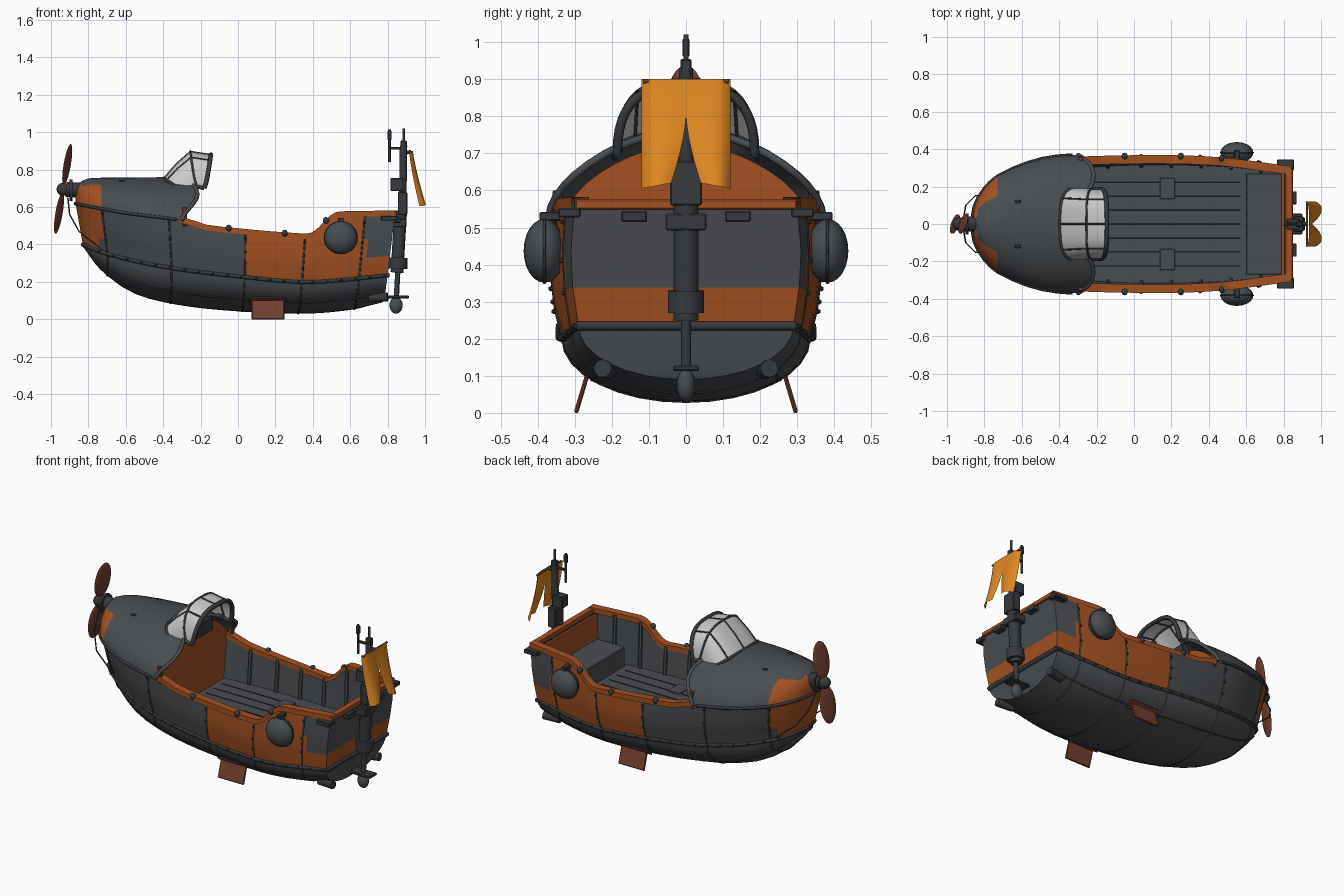
import bpy, bmesh, math
from mathutils import Vector, Matrix

cube = bpy.data.objects.get("Cube")
if cube:
    bpy.data.objects.remove(cube, do_unlink=True)


def material(name, r, g, b):
    mat = bpy.data.materials.new(name)
    mat.use_nodes = True
    mat.diffuse_color = (r, g, b, 1)
    mat.node_tree.nodes["Principled BSDF"].inputs["Base Color"].default_value = (r, g, b, 1)
    return mat


GREY = material("slate grey paint", .068, .075, .082)
DARK = material("dark metal", .038, .042, .047)
ORANGE = material("burnt orange paint", .37, .083, .016)
RUST = material("rusty brown", .17, .05, .03)
AMBER = material("amber cloth", .75, .25, .016)
GLASS = material("pale glass", .6, .6, .6)


def finish(name, bm, mats, smooth=.6):
    mesh = bpy.data.meshes.new(name)
    bm.to_mesh(mesh)
    bm.free()
    for mat in mats:
        mesh.materials.append(mat)
    mesh.shade_smooth()
    mesh.set_sharp_from_angle(angle=smooth)
    obj = bpy.data.objects.new(name, mesh)
    bpy.context.collection.objects.link(obj)
    return obj


def grid(name, rows, mats, rule=None, flip=False):
    """Skin over rows of points; rule picks a material from a face centre."""
    bm = bmesh.new()
    verts = [[bm.verts.new(p) for p in row] for row in rows]
    for a, b in zip(verts, verts[1:]):
        for i in range(len(a) - 1):
            quad = (a[i], a[i + 1], b[i + 1], b[i])
            face = bm.faces.new(quad[::-1] if flip else quad)
            face.material_index = rule(face.calc_center_median()) if rule else 0
    bmesh.ops.remove_doubles(bm, verts=bm.verts, dist=.0005)
    return finish(name, bm, mats)


def box(name, centre, size, mat, turn=0, bevel=.004):
    bm = bmesh.new()
    bmesh.ops.create_cube(bm, size=1, matrix=Matrix.Diagonal((*size, 1)))
    bmesh.ops.bevel(bm, geom=bm.edges[:], offset=min(bevel, min(size) / 3), segments=1, affect="EDGES")
    bm.transform(Matrix.Translation(centre) @ Matrix.Rotation(turn, 4, "X"))
    return finish(name, bm, [mat])


def rod(name, start, end, radius, mat, sides=14):
    start, end = Vector(start), Vector(end)
    bm = bmesh.new()
    bmesh.ops.create_cone(bm, cap_ends=True, segments=sides, radius1=radius, radius2=radius,
                          depth=(end - start).length)
    turn = (end - start).to_track_quat("Z", "Y").to_matrix().to_4x4()
    bm.transform(Matrix.Translation((start + end) / 2) @ turn)
    return finish(name, bm, [mat])


def ball(name, centre, size, mat, turn=Matrix()):
    bm = bmesh.new()
    bmesh.ops.create_uvsphere(bm, u_segments=20, v_segments=12, radius=1)
    bm.transform(Matrix.Translation(centre) @ turn @ Matrix.Diagonal((*size, 1)))
    return finish(name, bm, [mat], 1)


def tube(name, points, radius, mat):
    curve = bpy.data.curves.new(name, "CURVE")
    curve.dimensions, curve.bevel_depth, curve.bevel_resolution = "3D", radius, 1
    curve.use_fill_caps = True
    line = curve.splines.new("POLY")
    line.points.add(len(points) - 1)
    for point, p in zip(line.points, points):
        point.co = (*p, 1)
    helper = bpy.data.objects.new(name + " path", curve)
    bpy.context.collection.objects.link(helper)
    bpy.context.view_layer.update()
    mesh = bpy.data.meshes.new_from_object(helper.evaluated_get(bpy.context.evaluated_depsgraph_get()))
    bpy.data.objects.remove(helper)
    mesh.name = name
    mesh.materials.clear()
    mesh.materials.append(mat)
    bpy.context.collection.objects.link(bpy.data.objects.new(name, mesh))


def at(table, x):
    """Smooth curve through (x, value) pairs."""
    x = min(max(x, table[0][0]), table[-1][0])
    i = max(k for k in range(len(table) - 1) if table[k][0] <= x)

    def slope(k):
        a, b = table[max(k - 1, 0)], table[min(k + 1, len(table) - 1)]
        return (b[1] - a[1]) / (b[0] - a[0])
    (xa, ya), (xb, yb) = table[i], table[i + 1]
    h, t = xb - xa, (x - xa) / (xb - xa)
    return ((2 * t**3 - 3 * t * t + 1) * ya + (3 * t * t - 2 * t**3) * yb
            + h * ((t**3 - 2 * t * t + t) * slope(i) + (t**3 - t * t) * slope(i + 1)))


# Hull lines: heights and half widths along the length
KEEL = [(-.83, .39), (-.74, .27), (-.58, .15), (-.39, .09), (-.1, .05), (.33, .03), (.6, .05), (.77, .09)]
CHINE = [(-.83, .40), (-.7, .35), (-.39, .28), (0, .23), (.38, .2), (.8, .235)]
CHINE_W = [(-.83, 0), (-.8, .1), (-.7, .18), (-.5, .27), (-.2, .325), (.2, .335), (.5, .325), (.8, .29)]
RAIL = [(-.87, .63), (-.6, .58), (-.3, .54), (-.2, .5), (0, .475), (.3, .45), (.4, .455), (.51, .555), (.6, .565), (.84, .57)]
RAIL_W = [(-.87, 0), (-.855, .09), (-.8, .18), (-.7, .255), (-.5, .33), (-.3, .352), (.2, .36), (.5, .345), (.84, .3)]
SEAMS = [-.73, -.37, .04, .36, .68]
STATIONS = sorted([-.87, -.866, -.855, -.835, -.8, -.77, .4, .43, .46, .49, .52, .84] + SEAMS
                  + [-.65 + .08 * k for k in range(19)])
DECK_END = -.3


def hull(s, v, side=1, off=0):
    """Point on the hull: v runs 0 keel, 1 chine, 2 rail."""
    t = (s + .87) / 1.71
    xk, xc = -.83 + 1.6 * t, -.83 + 1.63 * t
    if v <= 1:
        a = v * math.pi / 2
        low = at(KEEL, xk)
        p = Vector((xk + (xc - xk) * v, at(CHINE_W, xc) * math.sin(a) + off * math.sin(a),
                    low + (at(CHINE, xc) - low) * (1 - math.cos(a)) - off * math.cos(a)))
    else:
        w = v - 1
        p = Vector((xc + (s - xc) * w, at(CHINE_W, xc) * (1 - w) + at(RAIL_W, s) * w + off
                    + .015 * math.sin(w * math.pi) * min(1, t * 8),
                    at(CHINE, xc) * (1 - w) + at(RAIL, s) * w))
    p.y *= side
    return p


def hull_paint(c):
    if c.z < at(CHINE, c.x):
        return 0
    if c.x < -.73 or .04 < c.x < .68:
        return 1
    return int(c.x > .68 and c.z < .33)


LEVELS = [k / 8 for k in range(9)] + [1.31, 1.6, 2]
across = [(v, -1) for v in LEVELS[::-1]] + [(v, 1) for v in LEVELS[1:]]
grid("hull", [[hull(s, v, d) for v, d in across] for s in STATIONS], [GREY, ORANGE], hull_paint)
grid("transom", [[hull(.84, v, d) for d in (-1, 1)] for v in LEVELS], [GREY, ORANGE],
     lambda c: int(.24 < c.z < .32))

# Cockpit lining, floor, bench and ribs
inside = [s for s in STATIONS if -.34 < s < .83]
grid("cockpit_lining", [[(s, d * w, z) for d, w, z in (
    (-1, at(RAIL_W, s) - .03, at(RAIL, s)), (-1, at(CHINE_W, s) - .02, .28),
    (1, at(CHINE_W, s) - .02, .28), (1, at(RAIL_W, s) - .03, at(RAIL, s)))] for s in inside], [GREY], flip=True)
box("transom_inner_panel", (.795, 0, .43), (.02, .54, .24), ORANGE)
box("stern_bench", (.7, 0, .34), (.2, .54, .12), GREY)
for k in range(-3, 4):
    box("floor_seam", (.15, k * .075, .282), (.84, .005, .004), DARK)
for d in (-1, 1):
    box("floor_hatch", (.18, d * .19, .284), (.08, .11, .008), GREY)
    for s in (-.14, .04, .2, .36, .52, .68):
        rod("inner_rib", (s, d * (at(CHINE_W, s) - .025), .28),
            (s, d * (at(RAIL_W, s) - .035), at(RAIL, s)), .011, GREY, sides=6)

# Rail cap, chine belt, seam straps and rivets
rivets = bmesh.new()
for d in (-1, 1):
    rail = [s for s in STATIONS if s > -.36]
    grid("rail_cap", [[(s, d * (at(RAIL_W, s) + o), at(RAIL, s) + h) for o, h in (
        (.008, -.018), (.008, .012), (-.038, .012), (-.038, -.018))] for s in rail], [ORANGE], flip=d > 0)
    tube("chine_belt", [hull(s, 1, d) for s in STATIONS], .011, DARK)
    tube("bottom_strake", [hull(s, .55, d) for s in STATIONS], .005, DARK)
    for s in SEAMS:
        tube("seam_strap", [hull(s, v, d, -.002) for v in LEVELS], .006, DARK)
    spots = [hull(-.78 + .08 * k, 1, d, .01) for k in range(21)]
    spots += [hull(s, v, d, .004) for s in SEAMS for v in (1.3, 1.55, 1.85)]
    for p in spots:
        bmesh.ops.create_icosphere(rivets, subdivisions=1, radius=.008, matrix=Matrix.Translation(p))
    for s in (-.05, .25, .47):
        ball("rail_cleat", (s, d * (at(RAIL_W, s) + .004), at(RAIL, s) + .008), (.016, .018, .018), DARK)
finish("rivets", rivets, [DARK])
box("transom_rail", (.83, 0, .562), (.04, .6, .028), ORANGE)
tube("transom_belt", [hull(.84, 1, d, .005) for d in (-1, 1)], .014, DARK)

# Foredeck: crowned shell with orange nose cheeks and a swept rear edge
DECK_TOP = [(-.875, .66), (-.86, .71), (-.82, .748), (-.7, .757), (DECK_END, .76)]


def deck(s, a):
    edge = at(RAIL_W, s) + .018 * min(1, (s + .87) * 8)
    base = at(RAIL, s) - .012
    return Vector((s, -edge * math.cos(a), base + (at(DECK_TOP, s) - base) * abs(math.sin(a)) ** 1.2))


arc = [math.pi * k / 20 for k in range(21)]
rear_edge = [deck(DECK_END, a) + Vector((.085, 0, -.01)) * math.sin(2 * a) ** 2 for a in arc]
grid("foredeck", [[deck(s, a) for a in arc] for s in STATIONS if s < -.31] + [rear_edge],
     [GREY, ORANGE], lambda c: int(c.x < -.73 and c.z < .72), flip=True)
tube("deck_rear_hoop", rear_edge, .011, GREY)
for d in (0, math.pi):
    tube("deck_edge", [deck(s, d) for s in STATIONS if s <= -.33], .009, DARK)

# Cabin bulkhead with a grey rim under the deck edge
opening = [Vector((DECK_END, p.y * .88, .53 + (p.z - .53) * .84)) for p in rear_edge]
grid("deck_rim", [rear_edge, opening], [GREY], flip=True)
bulk = bmesh.new()
bulk.faces.new([bulk.verts.new(p) for p in opening + [Vector((DECK_END, y, .28)) for y in (.29, -.29)]])
finish("cabin_bulkhead", bulk, [ORANGE])
box("dashboard", (-.28, 0, .695), (.06, .24, .08), DARK)
for d in (-1, 1):
    box("deck_fitting", (-.62, d * .12, .735), (.03, .02, .02), DARK)
    box("canopy_foot", (-.285, d * .345, .55), (.025, .03, .1), RUST)


# Canopy: four arched hoops, glazed, with tube framing
def hoop(x_side, x_top, width, z_side, z_top):
    points = []
    for a in arc:
        c, s = math.cos(a), abs(math.sin(a))
        points.append((x_side + (x_top - x_side) * s ** .6, -width * math.copysign(abs(c) ** .65, c),
                       z_side + (z_top - z_side) * s ** .85))
    return points


hoops = [hoop(-.28, -.395, .195, .69, .755), hoop(-.25, -.33, .19, .7, .83),
         hoop(-.22, -.255, .185, .71, .897), hoop(-.18, -.145, .185, .7, .88)]
grid("canopy_glass", hoops, [GLASS], flip=True)
for h, r in ((hoops[0], .009), (hoops[2], .006), (hoops[3], .013)):
    tube("canopy_hoop", h, r, DARK)
for k in (0, 6, 10, 14, 20):
    tube("canopy_bar", [h[k] for h in hoops], .012 if k in (0, 20) else .005, DARK)

# Bow propeller and stays
lean = Matrix.Rotation(.17, 4, "Y") @ Matrix.Rotation(-.3, 4, "Z")
rod("propeller_shaft", (-.84, 0, .69), (-.92, 0, .695), .04, DARK)
rod("propeller_collar", (-.885, 0, .69), (-.9, 0, .69), .058, DARK)
ball("propeller_hub", (-.935, 0, .695), (.035, .035, .035), DARK)
for d in (1, -1):
    ball("propeller_blade", (-.935 + d * .022, 0, .697 + d * .13), (.011, .055, .112), RUST, lean)
    tube("bow_stay", [(-.91, d * .04, .65), (-.9, d * .1, .56), (-.85, d * .15, .47), hull(-.76, 1.05, d)], .004, DARK)

# Side fenders, keel fins and stern pods
for d in (-1, 1):
    ball("fender", (.55, d * .382, .437), (.088, .056, .086), GREY)
    tube("fender_strap", [(.55 + .088 * math.cos(a * 2), d * .382, .437 + .086 * math.sin(a * 2)) for a in arc], .004, DARK)
    box("fender_hook", (.55, d * .365, .53), (.03, .06, .025), DARK)
    box("keel_fin", (.16, d * .276, .07), (.175, .012, .147), RUST, turn=d * .29)
    box("fin_mount", (.16, d * .262, .1), (.2, .06, .012), RUST, turn=d * .61)
    rod("stern_pod", (.7, d * .21, .115), (.8, d * .225, .12), .024, DARK)
    box("corner_bracket", (.81, d * .315, .54), (.09, .06, .025), DARK)
    box("transom_bracket", (.85, d * .14, .53), (.04, .07, .03), DARK)

# Stern drive leg and mast
rod("drive_leg", (.85, 0, .25), (.87, 0, .58), .034, DARK)
rod("drive_collar", (.855, 0, .27), (.857, 0, .33), .05, DARK)
rod("drive_shaft", (.845, 0, .08), (.855, 0, .27), .014, DARK)
ball("drive_foot", (.845, 0, .075), (.035, .025, .045), GREY)
box("drive_plate", (.84, 0, .12), (.15, .07, .015), DARK)
box("drive_clamp", (.86, 0, .515), (.08, .11, .045), DARK)
box("mast_base", (.88, 0, .62), (.05, .085, .12), DARK)
rod("mast", (.88, 0, .58), (.885, 0, .93), .02, DARK)
rod("mast_tip", (.885, 0, .93), (.885, 0, 1.02), .007, DARK)
box("mast_collar", (.885, 0, .93), (.035, .03, .05), DARK)
box("mast_lamp", (.85, 0, .72), (.07, .06, .07), DARK)
box("antenna_arm", (.85, 0, .915), (.09, .015, .015), DARK)
rod("antenna", (.81, 0, .84), (.81, 0, 1.015), .007, DARK)
box("antenna_head", (.81, 0, .985), (.022, .02, .05), DARK)
rod("flag_bar", (.925, -.115, .895), (.925, .115, .895), .006, RUST)
rod("flag_bracket", (.885, 0, .89), (.925, 0, .895), .01, DARK)

# Swallow-tailed flag, one half per side, with a curled outer hem
for d in (-1, 1):
    rows = []
    for k in range(13):
        f = k / 12
        inner = .04 * max(0, (f - .35) / .65) ** 1.5
        rows.append([(.935 + .055 * f ** 1.3 + .014 * f * math.sin(u * math.pi) - .02 * u ** 8,
                      d * (inner + (.12 - inner) * u), .9 - (.28 + .015 * u) * f)
                     for u in (j / 10 for j in range(11))])
    grid("flag_half", rows, [AMBER], flip=d > 0)
